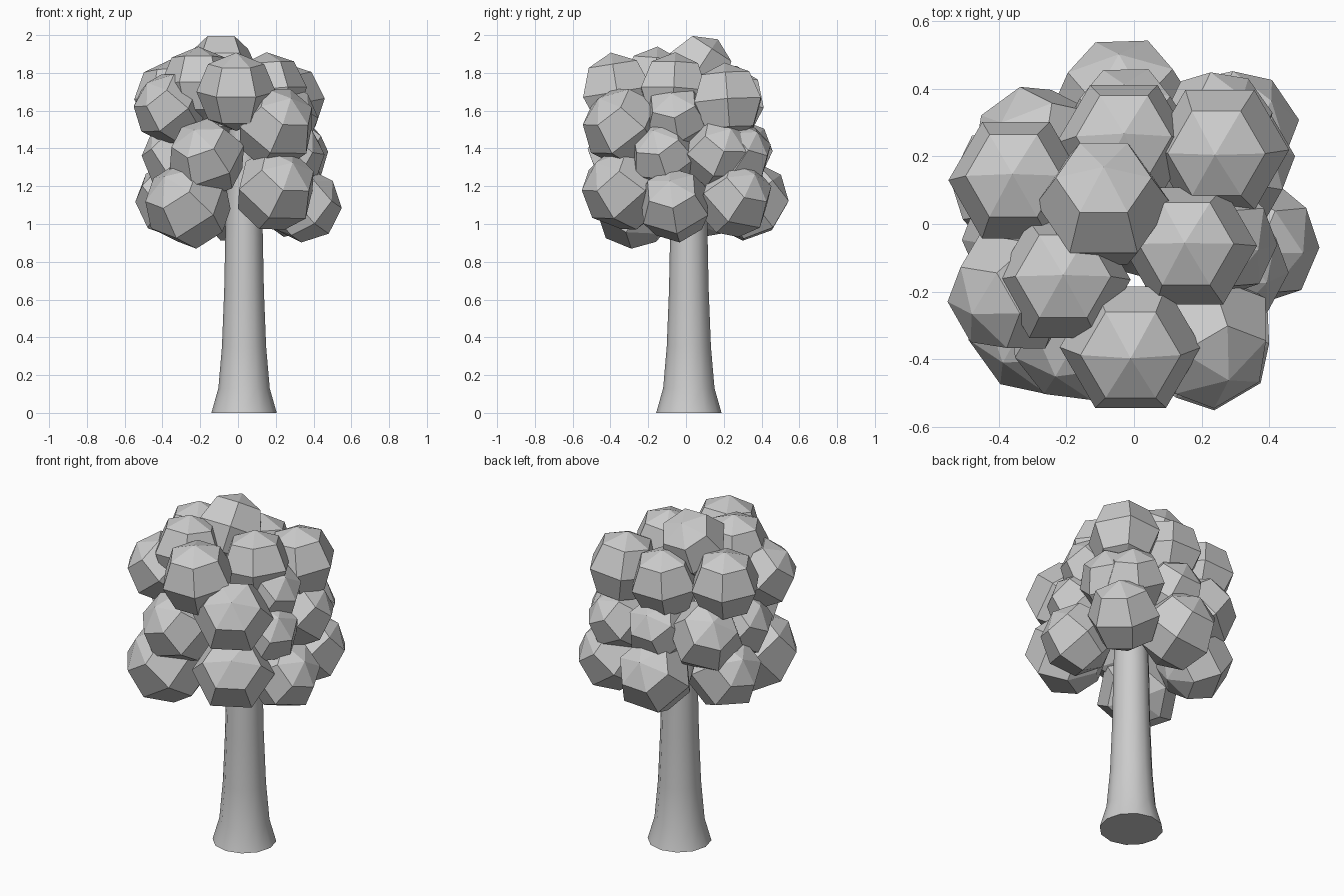
import bpy
import bmesh
import math
from mathutils import Vector, Matrix

cube = bpy.data.objects.get("Cube")
if cube:
    bpy.data.objects.remove(cube, do_unlink=True)

grey = bpy.data.materials.new("plain grey")
grey.use_nodes = True
COLOR = (0.6, 0.6, 0.6, 1)
grey.diffuse_color = COLOR
grey.node_tree.nodes["Principled BSDF"].inputs["Base Color"].default_value = COLOR


def add_object(name, bm):
    mesh = bpy.data.meshes.new(name)
    bmesh.ops.recalc_face_normals(bm, faces=bm.faces)
    bm.to_mesh(mesh)
    bm.free()
    mesh.materials.append(grey)
    obj = bpy.data.objects.new(name, mesh)
    bpy.context.collection.objects.link(obj)
    return obj


def leaf_clump(name, center, radius, tilt, heading, twist=0):
    """Six-sided faceted ball, twisted on its pole, which leans by tilt towards heading (degrees)."""
    bm = bmesh.new()
    bmesh.ops.create_uvsphere(bm, u_segments=6, v_segments=4, radius=radius)
    rim = max(bm.verts, key=lambda v: v.co.xy.length).co
    spin = math.radians(twist) - math.atan2(rim.y, rim.x)
    bmesh.ops.rotate(bm, verts=bm.verts, matrix=Matrix.Rotation(spin, 3, 'Z'))
    t, h = math.radians(tilt), math.radians(heading)
    pole = Vector((math.sin(t) * math.cos(h), math.sin(t) * math.sin(h), math.cos(t)))
    turn = Vector((0, 0, 1)).rotation_difference(pole).to_matrix()
    bmesh.ops.rotate(bm, verts=bm.verts, matrix=turn)
    bmesh.ops.translate(bm, verts=bm.verts, vec=center)
    add_object(name, bm)


# Trunk with a flared foot
bm = bmesh.new()
SIDES = 12
rings = []
for z, r in [(0, .173), (.13, .136), (.35, .117), (.65, .105), (1, .098), (1.5, .08)]:
    ring = []
    for i in range(SIDES):
        a = math.tau * i / SIDES
        ring.append(bm.verts.new((.032 + r * math.cos(a), .015 + r * math.sin(a), z)))
    rings.append(ring)
for low, high in zip(rings, rings[1:]):
    for i in range(SIDES):
        j = (i + 1) % SIDES
        bm.faces.new((low[i], low[j], high[j], high[i]))
bm.faces.new(rings[0][::-1])
bm.faces.new(rings[-1])
trunk = add_object("trunk", bm)
bpy.context.view_layer.objects.active = trunk
trunk.select_set(True)
bpy.ops.object.shade_smooth_by_angle(angle=math.radians(50))
trunk.select_set(False)

# Upper clumps: centre, radius, lean, heading
crown = [
    ((-.09, .06, 1.81), .20, 33, 90),
    ((.165, -.065, 1.71), .20, 5, 150),
    ((-.21, -.165, 1.74), .20, 4, 90),
    ((-.01, -.365, 1.70), .21, 9, 270),
    ((.255, .22, 1.65), .205, 6, 225),
    ((-.03, .24, 1.64), .20, 8, 90),
    ((-.35, .13, 1.67), .20, 6, 120),
]
for n, clump in enumerate(crown, 1):
    leaf_clump(f"crown_clump_{n}", *clump)

# Middle and lower clumps lean outwards from the trunk: centre, radius, twist
middle = [((.20, -.33, 1.51), .22, 30), ((-.165, -.32, 1.35), .21, 0),
          ((-.36, -.20, 1.61), .195, 0), ((.24, -.05, 1.56), .185, 0),
          ((.27, -.12, 1.36), .19, 0), ((.29, .17, 1.37), .19, 0),
          ((.24, .28, 1.36), .18, 0), ((-.02, .28, 1.37), .19, 0),
          ((-.275, .21, 1.37), .21, 30), ((-.32, -.04, 1.36), .19, 0)]
lower = [((.20, -.33, 1.18), .225, 30), ((-.265, -.28, 1.10), .235, 0),
         ((.35, -.06, 1.10), .20, 0), ((.29, .26, 1.13), .205, 0),
         ((-.03, .335, 1.12), .22, 0), ((-.335, .11, 1.13), .21, 0)]
for name, clumps, tilt in (("middle", middle, 45), ("lower", lower, 50)):
    for n, (spot, radius, twist) in enumerate(clumps, 1):
        heading = math.degrees(math.atan2(spot[1], spot[0]))
        leaf_clump(f"{name}_clump_{n}", spot, radius, tilt, heading, twist)
